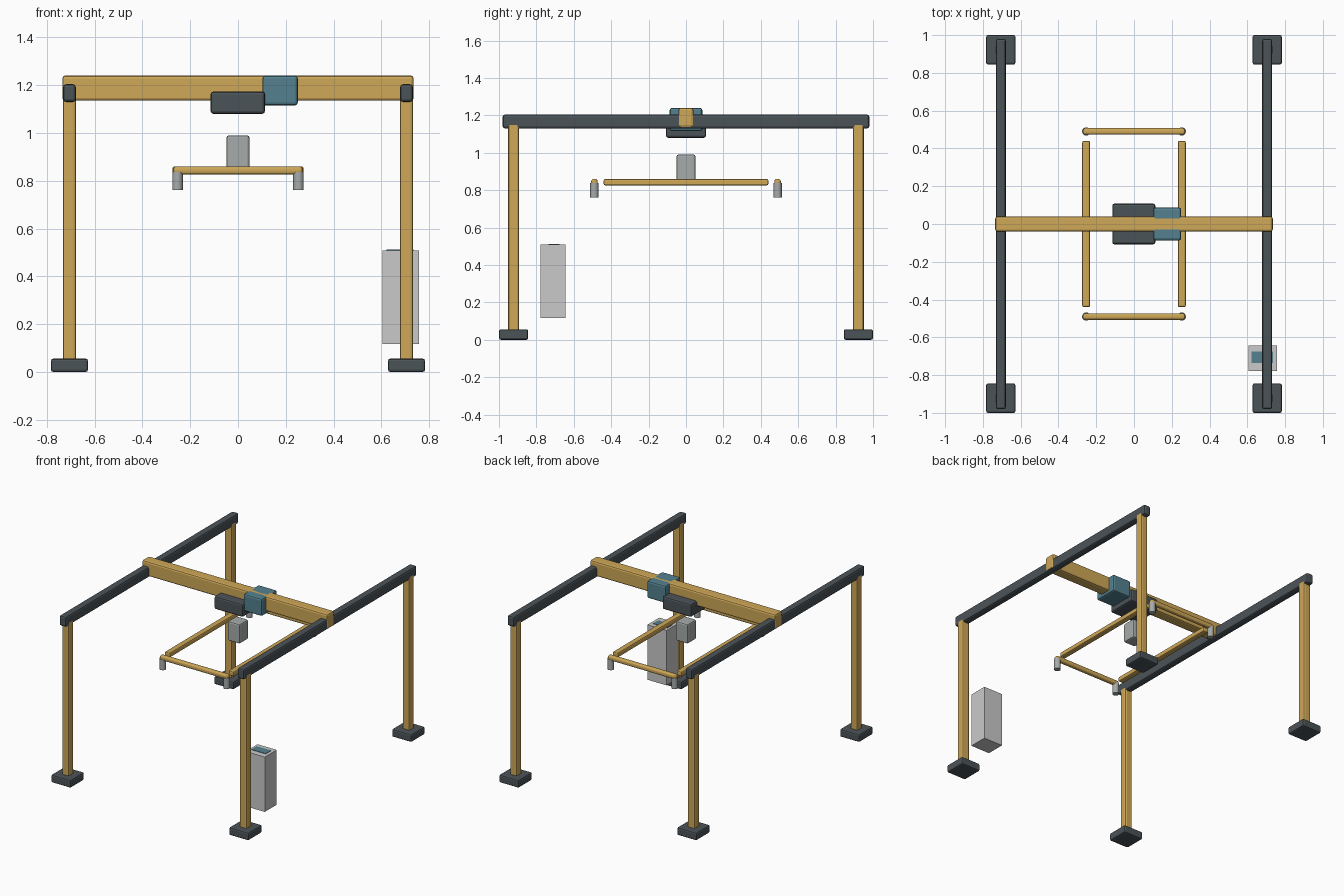
import bpy

if "Cube" in bpy.data.objects:
    bpy.data.objects.remove(bpy.data.objects["Cube"])


def srgb(h):
    c = [int(h[i:i + 2], 16) / 255 for i in (0, 2, 4)]
    return [v / 12.92 if v <= 0.04045 else ((v + 0.055) / 1.055) ** 2.4 for v in c] + [1.0]


def material(name, h):
    m = bpy.data.materials.new(name)
    m.diffuse_color = srgb(h)
    m.use_nodes = True
    m.node_tree.nodes["Principled BSDF"].inputs["Base Color"].default_value = m.diffuse_color
    return m


YELLOW = material("crane_yellow", "CFA858")
DARK = material("dark_steel", "4B5357")
TEAL = material("hoist_teal", "54818F")
GREY = material("metal_grey", "A6ABAA")
PALE = material("pale_grey", "CACACA")


def finish(name, mat, bevel, segments=2):
    o = bpy.context.object
    o.name = name
    o.data.materials.append(mat)
    if bevel:
        b = o.modifiers.new("bevel", "BEVEL")
        b.width, b.segments = bevel, segments
    return o


def box(name, mat, x, y, z, bevel=0.01, segments=2):
    """Box between (low, high) limits on each axis."""
    lims = (x, y, z)
    bpy.ops.mesh.primitive_cube_add(size=1, location=[(a + b) / 2 for a, b in lims])
    o = bpy.context.object
    o.scale = [b - a for a, b in lims]
    bpy.ops.object.transform_apply(location=False, rotation=False, scale=True)
    return finish(name, mat, bevel, segments)


def span(c, w):
    return (c - w / 2, c + w / 2)


for sx in (-1, 1):
    # Overhead runway beams
    box("runway_beam", DARK, span(sx * 0.705, 0.053), (-0.98, 0.98), (1.13, 1.204), 0.012)
    for sy in (-1, 1):
        # Corner posts and feet
        box("post", YELLOW, span(sx * 0.705, 0.055), span(sy * 0.922, 0.057), (0.04, 1.157))
        box("foot", DARK, span(sx * 0.705, 0.155), span(sy * 0.922, 0.156), (0, 0.056))

# Travelling bridge, trolley and hoist
box("bridge_beam", YELLOW, (-0.735, 0.735), (-0.04, 0.04), (1.135, 1.24), 0.012)
box("trolley", DARK, (-0.115, 0.113), (-0.108, 0.108), (1.08, 1.173), 0.012)
box("hoist_motor", TEAL, (0.102, 0.25), (-0.087, 0.087), (1.115, 1.24), 0.012)

# Hanging block and lifting frame
box("lift_block", GREY, (-0.048, 0.048), (-0.05, 0.05), (0.85, 0.99))
for s in (-1, 1):
    box("frame_side_rail", YELLOW, span(s * 0.253, 0.042), (-0.44, 0.44), (0.826, 0.86), 0.008)
    box("frame_end_rail", YELLOW, (-0.27, 0.27), span(s * 0.49, 0.034), (0.826, 0.86), 0.012, 3)
    for t in (-1, 1):
        # Suction grippers under the frame corners
        bpy.ops.mesh.primitive_cylinder_add(vertices=24, radius=0.022, depth=0.076,
                                            location=(s * 0.253, t * 0.49, 0.799))
        bpy.ops.object.shade_smooth_by_angle()
        finish("gripper", GREY, 0)

# Control cabinet with a display panel on top
box("control_cabinet", PALE, (0.605, 0.757), (-0.778, -0.643), (0.116, 0.509), 0)
box("cabinet_panel", TEAL, (0.622, 0.735), (-0.736, -0.676), (0.507, 0.512), 0)
